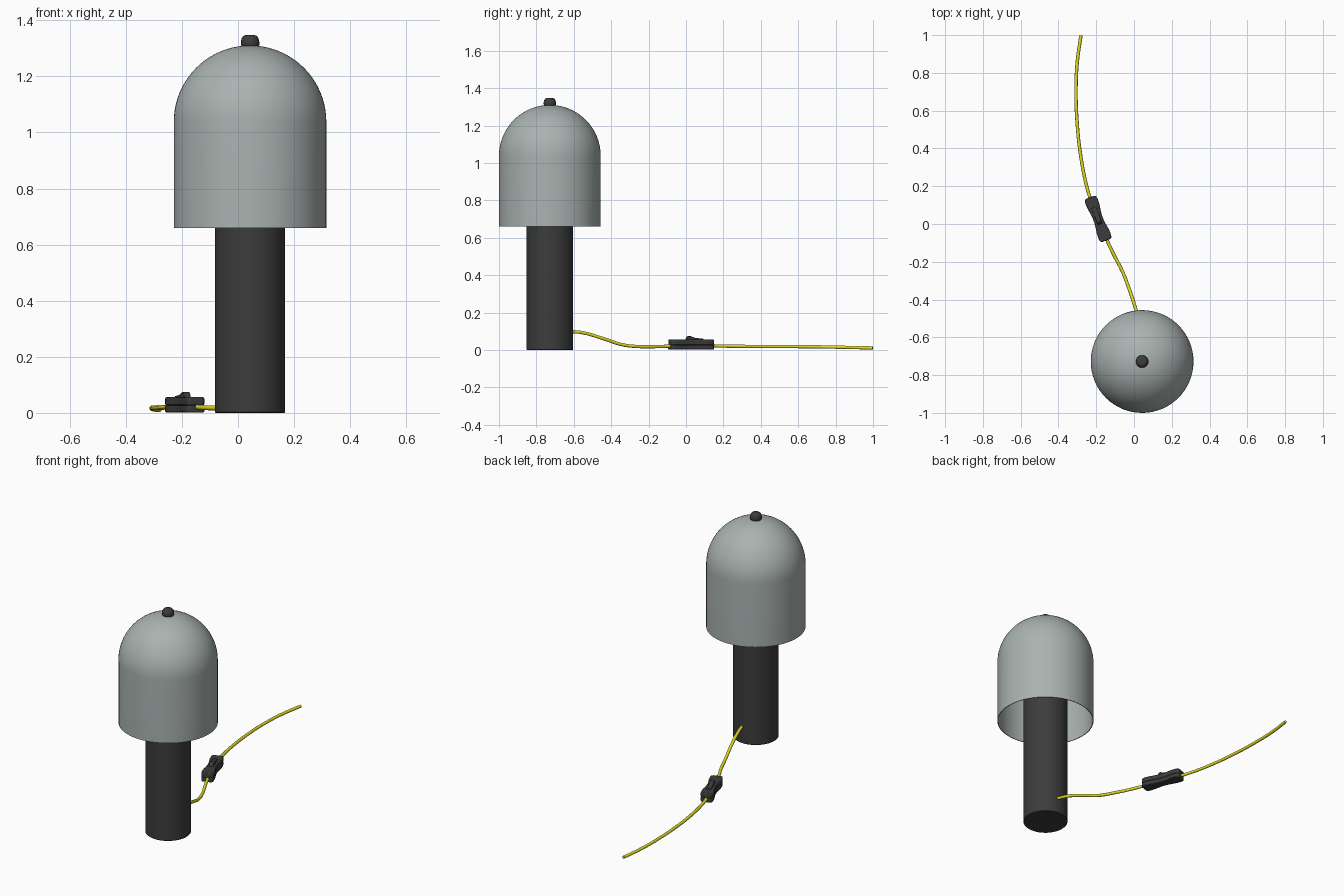
import bpy, bmesh
from math import sin, cos, pi, radians, atan2
from mathutils import Vector, Matrix

if "Cube" in bpy.data.objects:
    bpy.data.objects.remove(bpy.data.objects["Cube"])

CX, CY = 0.043, -0.728


def material(name, rgb):
    m = bpy.data.materials.new(name)
    m.diffuse_color = (*rgb, 1)
    m.use_nodes = True
    m.node_tree.nodes["Principled BSDF"].inputs["Base Color"].default_value = m.diffuse_color
    return m


DARK = material("charcoal", (0.045, 0.045, 0.045))
PALE = material("pale_grey_green", (0.40, 0.45, 0.44))
YELLOW = material("yellow", (0.75, 0.70, 0.02))


def finish(name, bm, mat, angle=35):
    bmesh.ops.recalc_face_normals(bm, faces=bm.faces[:])
    me = bpy.data.meshes.new(name)
    bm.to_mesh(me)
    bm.free()
    ob = bpy.data.objects.new(name, me)
    bpy.context.collection.objects.link(ob)
    me.materials.append(mat)
    bpy.ops.object.select_all(action='DESELECT')
    ob.select_set(True)
    bpy.context.view_layer.objects.active = ob
    bpy.ops.object.shade_smooth_by_angle(angle=radians(angle))
    return ob


def lathe(name, profile, mat, steps=64):
    bm = bmesh.new()
    vs = [bm.verts.new((CX + r, CY, z)) for r, z in profile]
    es = [bm.edges.new(p) for p in zip(vs, vs[1:])]
    bmesh.ops.spin(bm, geom=vs + es, cent=(CX, CY, 0), axis=(0, 0, 1),
                   angle=2 * pi, steps=steps)
    bmesh.ops.remove_doubles(bm, verts=bm.verts[:], dist=1e-5)
    return finish(name, bm, mat)


def slab(name, outline, z0, z1, matrix, mat, bevel):
    bm = bmesh.new()
    f = bm.faces.new([bm.verts.new((x, y, z0)) for x, y in outline])
    up = bmesh.ops.extrude_face_region(bm, geom=[f])["geom"]
    bmesh.ops.translate(bm, vec=(0, 0, z1 - z0),
                        verts=[v for v in up if isinstance(v, bmesh.types.BMVert)])
    bmesh.ops.transform(bm, matrix=matrix, verts=bm.verts[:])
    ob = finish(name, bm, mat)
    b = ob.modifiers.new("soft_edges", 'BEVEL')
    b.width, b.segments, b.limit_method = bevel, 2, 'ANGLE'
    return ob


# Column base, with a slim rod carrying the shade
lathe("column", [(0, 0), (0.122, 0), (0.125, 0.003), (0.125, 0.817),
                 (0.122, 0.82), (0, 0.82)], DARK)
lathe("shade_rod", [(0, 0.82), (0.012, 0.82), (0.012, 1.315), (0, 1.315)], DARK, 16)

# Thin domed shade, open underneath
R, SPRING, T = 0.272, 1.038, 0.004
outer = [(R, 0.66)] + [(R * cos(i * pi / 40), SPRING + R * sin(i * pi / 40)) for i in range(20)] + [(0, SPRING + R)]
r = R - T
inner = [(0, SPRING + r)] + [(r * cos(i * pi / 40), SPRING + r * sin(i * pi / 40)) for i in range(19, -1, -1)] + [(r, 0.66)]
lathe("lamp_shade", outer + inner + [(R, 0.66)], PALE)

# Rounded knob on top
lathe("finial", [(0, 1.305), (0.029, 1.305), (0.033, 1.313), (0.033, 1.324), (0.030, 1.336),
                 (0.024, 1.344), (0.016, 1.347), (0, 1.347)], DARK, 32)

# Inline switch: waisted two-part housing and rocker, aligned with the cord
SW = Matrix.Translation((-0.190, 0.027, 0)) @ Matrix.Rotation(atan2(0.225, -0.084), 4, 'Z')
quarter = [(0.122, 0.024), (0.116, 0.032), (0.100, 0.035), (0.070, 0.034), (0.040, 0.029), (0.015, 0.026)]
top = quarter + [(-x, y) for x, y in reversed(quarter)]
outline = top + [(-x, -y) for x, y in top]
slab("switch_lower_housing", outline, 0.002, 0.027, SW, DARK, 0.004)
slab("switch_upper_housing", outline, 0.027, 0.056, SW, DARK, 0.005)
rocker_profile = [(-0.045, 0.050), (0.055, 0.050), (0.055, 0.060), (0.010, 0.064), (-0.022, 0.075), (-0.032, 0.072)]
side = Matrix(((1, 0, 0, 0), (0, 0, 1, 0), (0, 1, 0, 0), (0, 0, 0, 1)))
slab("switch_rocker", [(x + 0.012, z) for x, z in rocker_profile], -0.013, 0.013,
     SW @ side, DARK, 0.002)


# Cord in two runs, either side of the switch
def cord(name, pts):
    cu = bpy.data.curves.new(name, 'CURVE')
    cu.dimensions = '3D'
    cu.bevel_depth, cu.bevel_resolution, cu.resolution_u = 0.009, 3, 8
    cu.use_fill_caps = True
    sp = cu.splines.new('BEZIER')
    sp.bezier_points.add(len(pts) - 1)
    for bp, p in zip(sp.bezier_points, pts):
        bp.co = p
        bp.handle_left_type = bp.handle_right_type = 'AUTO'
    ob = bpy.data.objects.new(name, cu)
    bpy.context.collection.objects.link(ob)
    cu.materials.append(YELLOW)


cord("cord_to_lamp", [(0.055, -0.62, 0.099), (0.036, -0.55, 0.092), (0.006, -0.44, 0.060),
                      (-0.027, -0.34, 0.028), (-0.062, -0.25, 0.018), (-0.108, -0.16, 0.018),
                      (-0.160, -0.05, 0.022)])
cord("cord_to_wall", [(-0.220, 0.10, 0.024), (-0.248, 0.19, 0.021), (-0.282, 0.36, 0.019),
                      (-0.302, 0.55, 0.018), (-0.307, 0.70, 0.017), (-0.301, 0.85, 0.014),
                      (-0.281, 0.998, 0.011)])
